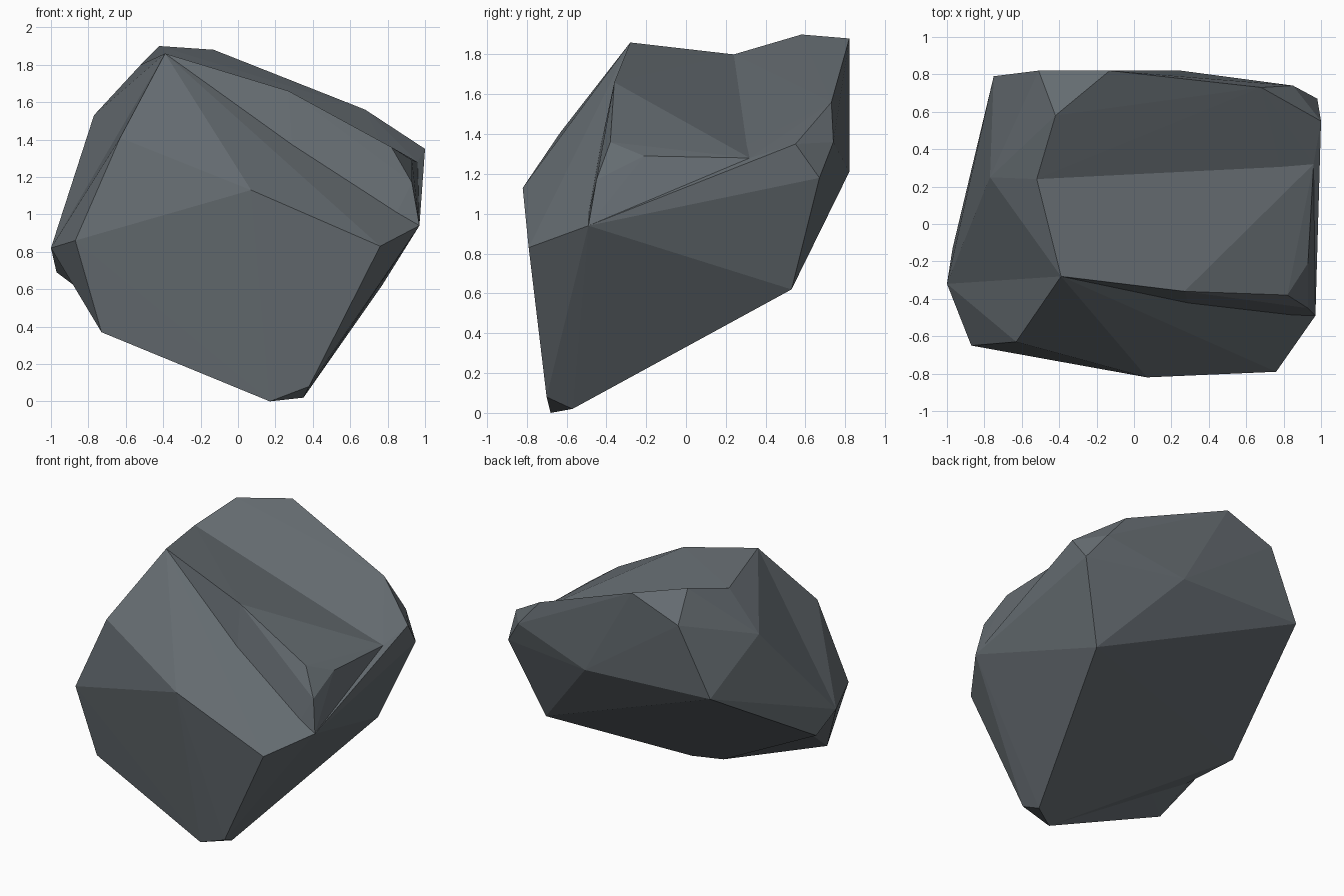
import bpy, bmesh

if "Cube" in bpy.data.objects:
    bpy.data.objects.remove(bpy.data.objects["Cube"])

# One flat slate colour
slate = bpy.data.materials.new("slate grey")
slate.diffuse_color = (0.13, 0.15, 0.165, 1)
slate.use_nodes = True
slate.node_tree.nodes["Principled BSDF"].inputs["Base Color"].default_value = slate.diffuse_color

# Shared corners of the rock, grouped by region
peak = (-0.39, -0.28, 1.86)
saddle, right_notch = (-0.52, 0.24, 1.80), (0.96, 0.32, 1.28)
left_shoulder, left_tip = (-0.77, 0.25, 1.53), (-1.0, -0.32, 0.82)
ridge_end = (0.97, -0.49, 0.94)
under_left, left_dent = (-0.97, -0.13, 0.69), (-0.77, -0.38, 0.54)
back_left, back_right = (-0.75, 0.79, 1.25), (0.77, 0.53, 0.62)
foot = [(0.17, -0.68, 0.0), (0.35, -0.57, 0.02), (0.38, -0.70, 0.08)]
core = [left_tip, left_dent, ridge_end, back_right] + foot

# Raised back part with the sloping top
back_points = core + [
    saddle, right_notch, left_shoulder, under_left, back_left,
    (-0.42, 0.58, 1.90), (-0.13, 0.82, 1.88), (-0.51, 0.82, 1.74),
    (0.25, 0.82, 1.21), (0.68, 0.73, 1.56), (0.85, 0.74, 1.36),
    (1.0, 0.55, 1.35), (0.98, 0.67, 1.18)]

# Middle shelf between the two creases
middle_points = core + [
    peak, saddle, right_notch, left_shoulder, back_left,
    (0.27, -0.36, 1.66), (0.82, -0.38, 1.36),
    (0.93, -0.21, 1.29), (0.93, -0.45, 1.17)]

# Front slab below the ridge
front_points = core + [
    peak, (-0.63, -0.63, 1.41), (0.07, -0.82, 1.13), (0.76, -0.79, 0.83),
    (-0.91, -0.49, 0.87), (-0.87, -0.65, 0.86), (-0.73, -0.60, 0.37)]


def chunk(name, points):
    """Convex faceted stone through the given corners."""
    bm = bmesh.new()
    for p in points:
        bm.verts.new(p)
    bmesh.ops.convex_hull(bm, input=bm.verts[:])
    loose = [v for v in bm.verts if not v.link_faces]
    bmesh.ops.delete(bm, geom=loose, context='VERTS')
    bmesh.ops.recalc_face_normals(bm, faces=bm.faces[:])
    mesh = bpy.data.meshes.new(name)
    bm.to_mesh(mesh)
    bm.free()
    mesh.materials.append(slate)
    ob = bpy.data.objects.new(name, mesh)
    bpy.context.collection.objects.link(ob)
    return ob


def volume(mesh):
    bm = bmesh.new()
    bm.from_mesh(mesh)
    v = bm.calc_volume()
    bm.free()
    return v


rock = chunk("rock", middle_points)
others = [chunk("rock_back", back_points), chunk("rock_front", front_points)]

# Fuse the chunks into one stone, keeping them separate if a union fails
for other in others:
    mod = rock.modifiers.new("fuse", 'BOOLEAN')
    mod.operation = 'UNION'
    mod.solver = 'EXACT'
    mod.object = other
    bpy.context.view_layer.update()
    dg = bpy.context.evaluated_depsgraph_get()
    fused = bpy.data.meshes.new_from_object(rock.evaluated_get(dg))
    good = volume(fused) > max(volume(rock.data), volume(other.data)) * 0.999
    rock.modifiers.remove(mod)
    if good:
        rock.data = fused
        bpy.data.objects.remove(other)
